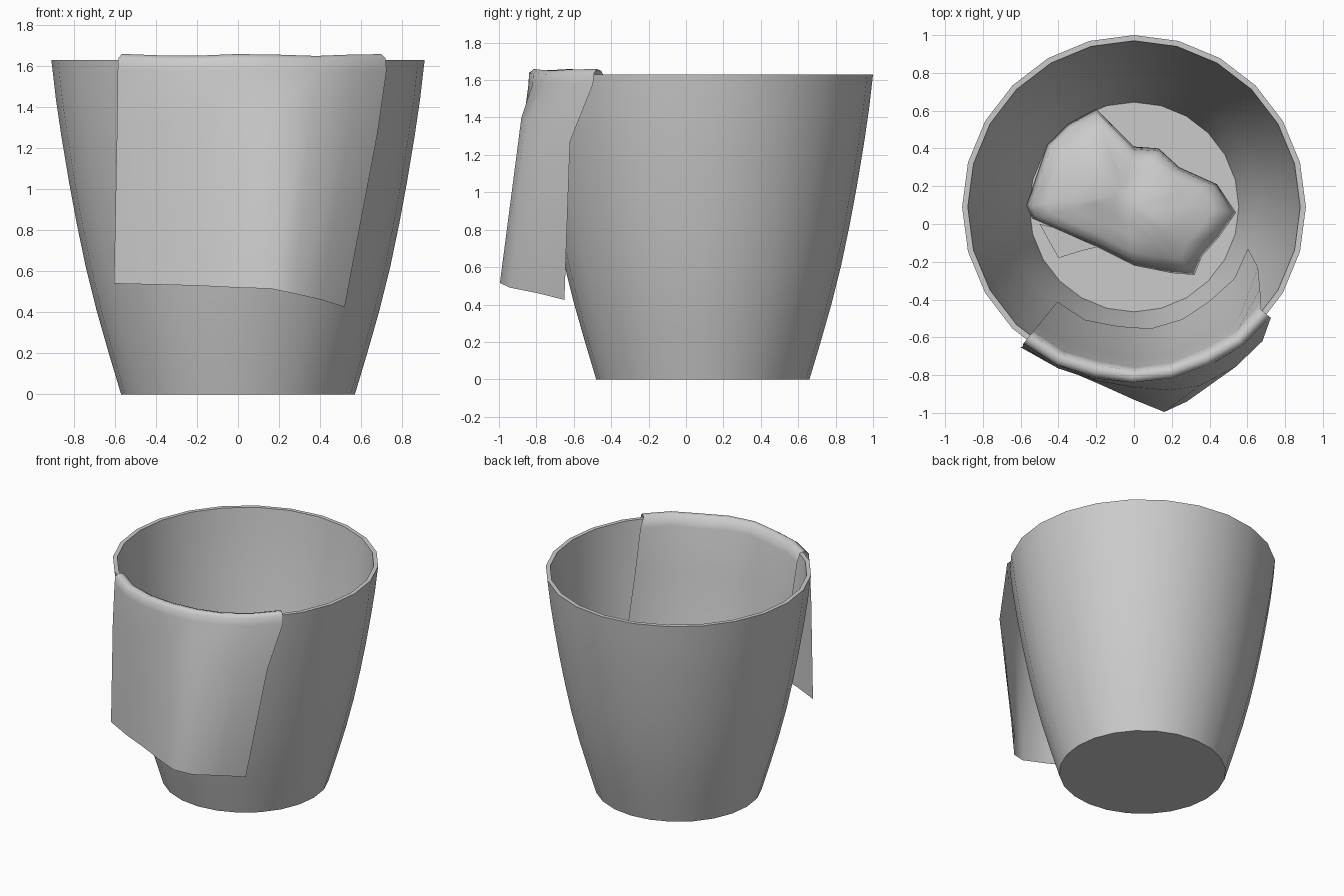
import bpy, bmesh, math
from mathutils import Vector

cube = bpy.data.objects.get("Cube")
if cube:
    bpy.data.objects.remove(cube)

CY = 0.09      # basket centre in y
SIDES = 24


def material(name, rgb):
    m = bpy.data.materials.new(name)
    m.use_nodes = True
    m.diffuse_color = (*rgb, 1)
    m.node_tree.nodes["Principled BSDF"].inputs["Base Color"].default_value = (*rgb, 1)
    return m


grey = material("plain grey", (0.6, 0.6, 0.6))


def finish(bm, name, angle):
    bmesh.ops.recalc_face_normals(bm, faces=bm.faces)
    mesh = bpy.data.meshes.new(name)
    bm.to_mesh(mesh)
    bm.free()
    ob = bpy.data.objects.new(name, mesh)
    bpy.context.collection.objects.link(ob)
    mesh.materials.append(grey)
    bpy.ops.object.select_all(action="DESELECT")
    ob.select_set(True)
    bpy.context.view_layer.objects.active = ob
    bpy.ops.object.shade_smooth_by_angle(angle=math.radians(angle))


def skin(bm, rows, closed=False):
    """Join rows of points with quads."""
    rows = [[bm.verts.new(p) for p in row] for row in rows]
    for a, b in zip(rows, rows[1:]):
        n = len(a)
        for i in range(n if closed else n - 1):
            j = (i + 1) % n
            bm.faces.new((a[i], a[j], b[j], b[i]))
    return rows


def ring(r, z):
    return [(r * math.sin(math.tau * i / SIDES), CY + r * math.cos(math.tau * i / SIDES), z)
            for i in range(SIDES)]


# Basket: curved wall with thickness, rim and floor
wall = [(0.57, 0), (0.63, 0.2), (0.69, 0.41), (0.742, 0.62), (0.786, 0.83),
        (0.825, 1.04), (0.86, 1.25), (0.888, 1.44), (0.91, 1.63)]
inner = [(r - 0.03, z) for r, z in reversed(wall[1:])] + [(0.555, 0.02)]
bm = bmesh.new()
rings = skin(bm, [ring(r, z) for r, z in [(0.55, 0)] + wall + inner], closed=True)
bm.faces.new(rings[0])
bm.faces.new(rings[-1])
finish(bm, "basket", 35)

# Hanging towel: outside hem, kink below the rim, fold over the rim, inside hem
hem = [(-0.605, -0.65, 0.54), (-0.4, -0.755, 0.535), (-0.2, -0.84, 0.53), (0, -0.93, 0.52),
       (0.16, -0.995, 0.515), (0.28, -0.94, 0.49), (0.41, -0.79, 0.46), (0.52, -0.65, 0.425)]
kink = [(-0.59, -0.65, 1.3), (-0.4, -0.765, 1.33), (-0.2, -0.83, 1.38), (0, -0.865, 1.4),
        (0.19, -0.88, 1.4), (0.35, -0.855, 1.37), (0.54, -0.755, 1.33), (0.68, -0.62, 1.27)]


def arc(r, z, last=321, bump=0.0):
    """A slightly wavy row of towel points around the basket, ending at angle last."""
    pts = []
    for i in range(len(hem)):
        a = math.radians(231 + (last - 231) * i / (len(hem) - 1))
        rr = r + bump * math.sin(i * 2.3)
        pts.append((rr * math.cos(a), CY + rr * math.sin(a), z + bump * math.cos(i * 1.9)))
    return pts


bm = bmesh.new()
skin(bm, [hem, kink, arc(0.932, 1.58), arc(0.927, 1.635, bump=0.004),
          arc(0.90, 1.655, bump=0.005), arc(0.865, 1.645, bump=0.006),
          arc(0.845, 1.57, 323, 0.008), arc(0.80, 1.25, 327, 0.012),
          arc(0.735, 0.85, 334, 0.012), arc(0.645, 0.42, 340, 0.008)])
finish(bm, "hanging_towel", 80)

# Crumpled towel on the floor: outline raised into a lumpy heap
outline = [(-0.57, 0.1), (-0.46, 0.42), (-0.35, 0.53), (-0.2, 0.61), (0, 0.41), (0.13, 0.4),
           (0.24, 0.3), (0.44, 0.21), (0.54, 0.06), (0.45, -0.07), (0.36, -0.17),
           (0.32, -0.27), (0.2, -0.26), (0, -0.22), (-0.2, -0.12), (-0.54, 0.03)]
mid = Vector((-0.05, 0.15, 0))
heap = [(0.88, 0.03), (1, 0.1), (0.95, 0.2), (0.8, 0.26), (0.58, 0.29), (0.34, 0.3), (0.12, 0.3)]
rows = []
for s, z in heap:
    row = []
    for x, y in outline:
        p = mid + (Vector((x, y, 0)) - mid) * s
        lump = math.sin(p.x * 13 + p.y * 5) * math.cos(p.y * 11 - p.x * 4)
        p.z = max(0.03, z + 0.035 * lump * min(1, z * 5))
        row.append(p)
    rows.append(row)
bm = bmesh.new()
rings = skin(bm, rows, closed=True)
bm.faces.new(rings[-1])
finish(bm, "crumpled_towel", 80)

# Loose corner of the crumpled towel lying on the floor
bm = bmesh.new()
bm.faces.new([bm.verts.new(p) for p in
              [(-0.5, 0, 0.04), (-0.4, -0.18, 0.035), (-0.27, -0.14, 0.035), (-0.1, -0.1, 0.04)]])
finish(bm, "towel_corner", 80)
